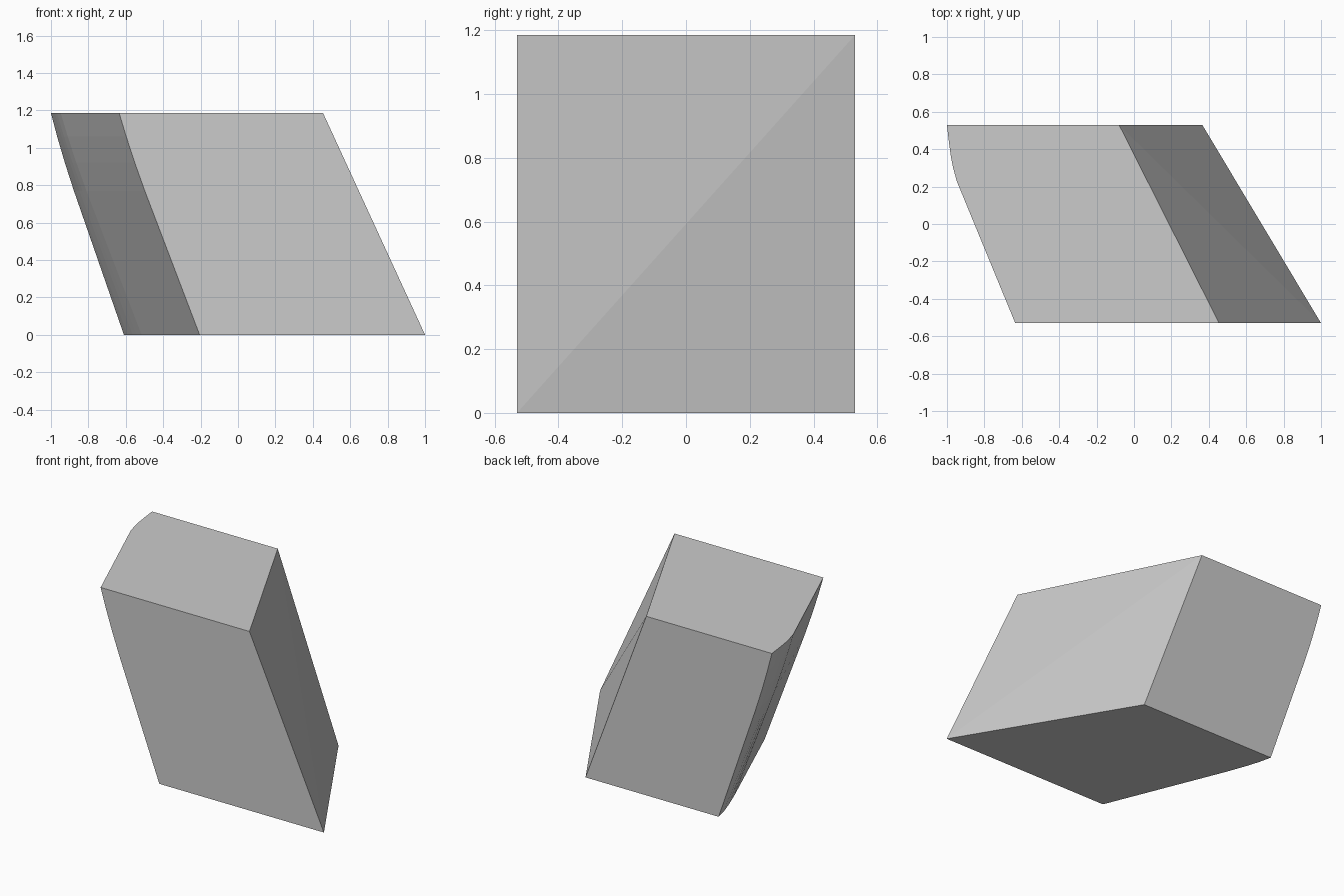
import bpy, bmesh

if "Cube" in bpy.data.objects:
    bpy.data.objects.remove(bpy.data.objects["Cube"])

H, D = 1.185, 0.53

# left side section: y, x at the bottom, x at the top
section = [(-D, -0.205, -0.635), (0.23, -0.515, -0.948), (0.30, -0.541, -0.967),
           (0.36, -0.563, -0.979), (0.45, -0.592, -0.991), (D, -0.61, -1.0)]
# heights with slight outward bow of the left side
levels = [(0, 0), (0.77, 0.014), (0.92, 0.013), (1.06, 0.008), (H, 0)]

bm = bmesh.new()

# bowed left side
rows = []
for z, bow in levels:
    t = z / H
    rows.append([bm.verts.new((b + (a - b) * (1 - t) - bow, y, z)) for y, a, b in section])
for lo, hi in zip(rows, rows[1:]):
    for i in range(len(section) - 1):
        bm.faces.new((lo[i + 1], lo[i], hi[i], hi[i + 1]))

# slanted right side, folded along its diagonal
fb, bb, ft, bt = [bm.verts.new(p) for p in
                  ((1, -D, 0), (0.365, D, 0), (0.455, -D, H), (-0.08, D, H))]
bm.faces.new((fb, bb, bt))
bm.faces.new((fb, bt, ft))

# flat front, back, bottom and top
bm.faces.new([r[0] for r in reversed(rows)] + [fb, ft])
bm.faces.new([r[-1] for r in rows] + [bt, bb])
bm.faces.new(rows[0] + [bb, fb])
bm.faces.new(list(reversed(rows[-1])) + [ft, bt])
bmesh.ops.recalc_face_normals(bm, faces=bm.faces[:])

mesh = bpy.data.meshes.new("slanted_block")
bm.to_mesh(mesh)
bm.free()
bpy.context.collection.objects.link(bpy.data.objects.new("slanted_block", mesh))
